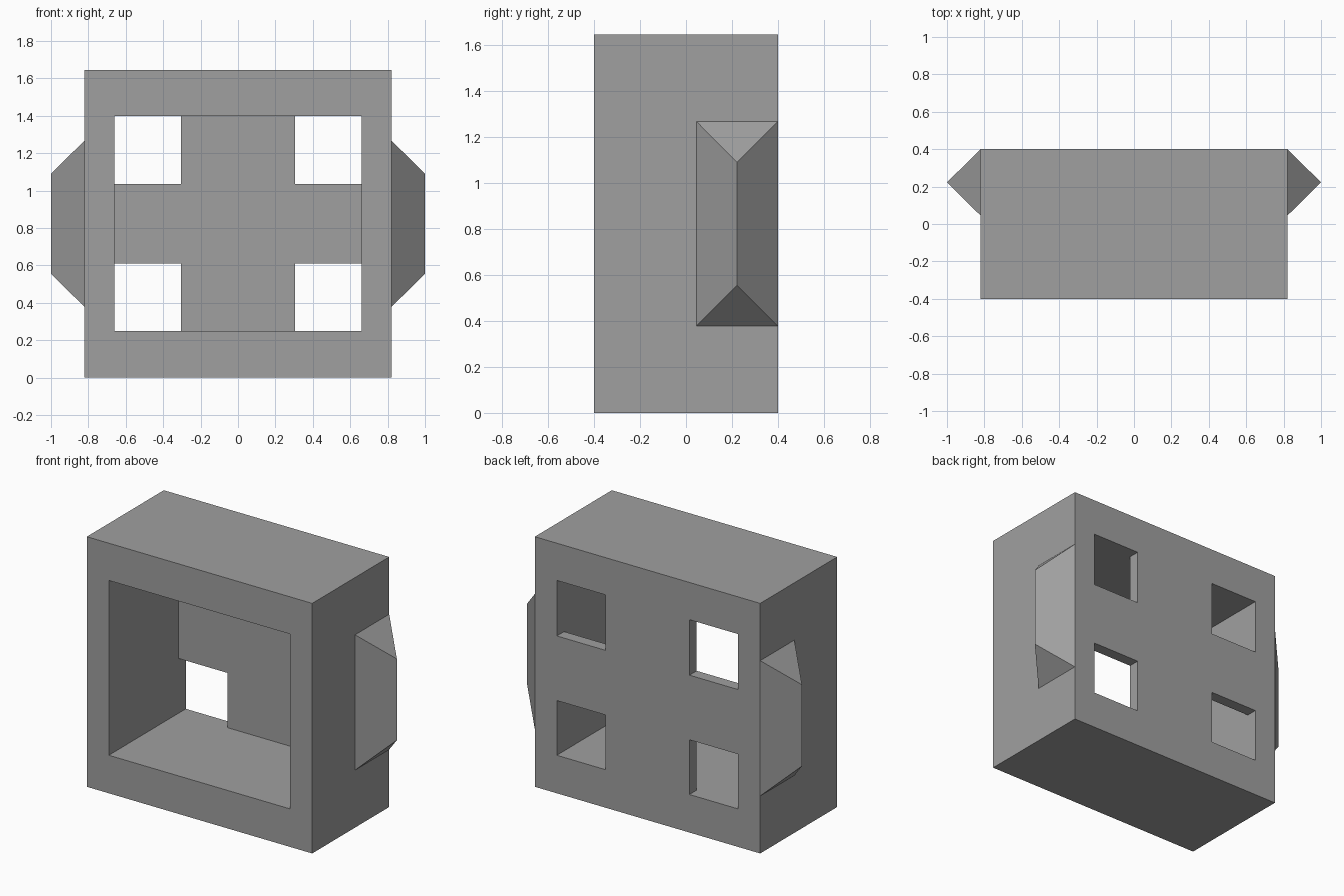
import bpy, bmesh

if "Cube" in bpy.data.objects:
    bpy.data.objects.remove(bpy.data.objects["Cube"])

W, D, H = 0.82, 0.40, 1.645            # half width, half depth, height of the housing
CAV_X, CAV_Z = 0.66, (0.25, 1.40)      # front cavity opening
WALL_Y = 0.325                         # inner face of the back wall

grey = bpy.data.materials.new("mid_grey")
grey.diffuse_color = (0.35, 0.35, 0.35, 1)
grey.use_nodes = True
grey.node_tree.nodes["Principled BSDF"].inputs["Base Color"].default_value = grey.diffuse_color


def make_object(name, bm):
    bmesh.ops.recalc_face_normals(bm, faces=bm.faces)
    mesh = bpy.data.meshes.new(name)
    bm.to_mesh(mesh)
    bm.free()
    mesh.materials.append(grey)
    obj = bpy.data.objects.new(name, mesh)
    bpy.context.collection.objects.link(obj)
    return obj


def add_box(bm, xr, yr, zr):
    for v in bmesh.ops.create_cube(bm, size=1)["verts"]:
        v.co = [r[0] if c < 0 else r[1] for c, r in zip(v.co, (xr, yr, zr))]


def boxes(name, *ranges):
    bm = bmesh.new()
    for r in ranges:
        add_box(bm, *r)
    return make_object(name, bm)


def cut(target, cutter):
    mod = target.modifiers.new(cutter.name, 'BOOLEAN')
    mod.operation, mod.solver, mod.object = 'DIFFERENCE', 'EXACT', cutter
    cutter.hide_render = True
    cutter.hide_viewport = True


# Housing: a deep block hollowed from the front
housing = boxes("housing", ((-W, W), (-D, D), (0, H)))
cut(housing, boxes("cavity_cutter", ((-CAV_X, CAV_X), (-0.6, WALL_Y), CAV_Z)))

# Four square windows through the back wall, flush with the cavity corners
cut(housing, boxes("window_cutter", *[
    (xr, (0.1, 0.6), zr)
    for xr in ((-CAV_X, -0.305), (0.305, CAV_X))
    for zr in ((CAV_Z[0], 0.61), (1.035, CAV_Z[1]))]))

# Side ridges: hipped wedges, mirrored left and right
bm = bmesh.new()
y0, y1, z0, z1 = 0.045, D, 0.378, 1.268
base = [bm.verts.new((W, y, z)) for y, z in ((y0, z0), (y1, z0), (y1, z1), (y0, z1))]
low, high = [bm.verts.new((1.0, (y0 + y1) / 2, z)) for z in (0.555, 1.09)]
a, b, c, d = base
for face in ((a, b, c, d), (a, b, low), (c, d, high), (b, c, high, low), (d, a, low, high)):
    bm.faces.new(face)
ridge = make_object("side_ridge", bm)
ridge.modifiers.new("mirror", 'MIRROR').use_axis[0] = True
